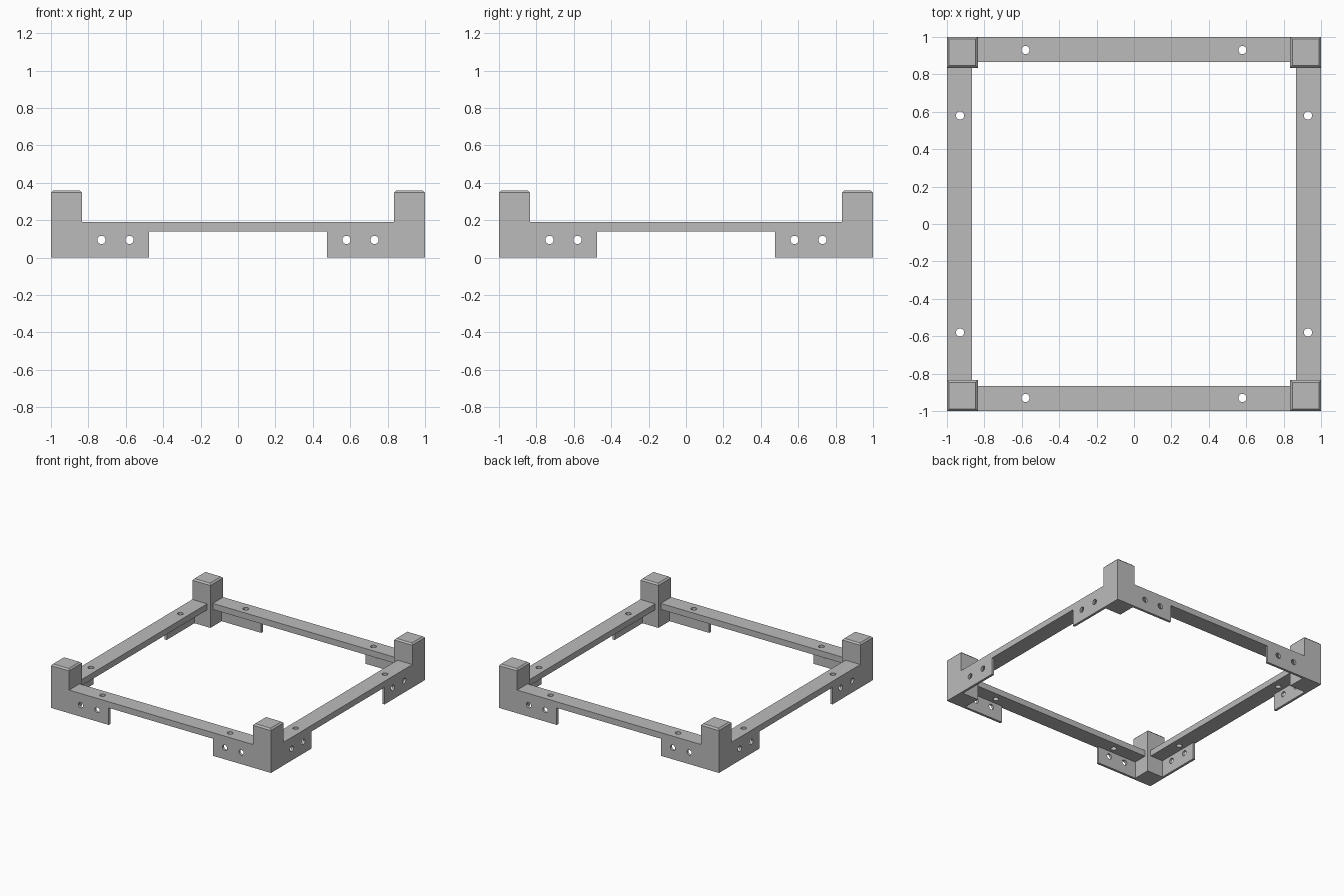
import bpy, bmesh
from math import pi
from mathutils import Matrix, Vector

if "Cube" in bpy.data.objects:
    bpy.data.objects.remove(bpy.data.objects["Cube"])

POST = 0.165             # post width
INNER = 1 - POST         # where a post ends and a beam begins
RAIL_W, RAIL_LOW, RAIL_TOP = 0.135, 0.14, 0.19
PLATE_T, PLATE_END = 0.02, 0.475
HOLE_R, HOLE_Z = 0.022, 0.095

grey = bpy.data.materials.new("plain grey")
grey.use_nodes = True
colour = (0.5, 0.5, 0.5, 1)
grey.diffuse_color = colour
grey.node_tree.nodes["Principled BSDF"].inputs["Base Color"].default_value = colour


def make_object(name, bm):
    bmesh.ops.recalc_face_normals(bm, faces=bm.faces)
    mesh = bpy.data.meshes.new(name)
    bm.to_mesh(mesh)
    bm.free()
    mesh.materials.append(grey)
    ob = bpy.data.objects.new(name, mesh)
    bpy.context.collection.objects.link(ob)
    return ob


def add_box(bm, low, high):
    low, high = Vector(low), Vector(high)
    size = Matrix.Diagonal((*(high - low), 1))
    return bmesh.ops.create_cube(bm, size=1, matrix=Matrix.Translation((low + high) / 2) @ size)


def add_peg(bm, centre, depth, turn=0):
    place = Matrix.Translation(centre) @ Matrix.Rotation(turn, 4, "X")
    bmesh.ops.create_cone(bm, cap_ends=True, segments=24, radius1=HOLE_R,
                          radius2=HOLE_R, depth=depth, matrix=place)


def cut(ob, bm):
    cutter = make_object("cutter", bm)
    cutter.hide_render = True
    mod = ob.modifiers.new("cut", "BOOLEAN")
    mod.operation, mod.solver, mod.object = "DIFFERENCE", "EXACT", cutter
    bpy.context.view_layer.objects.active = ob
    bpy.ops.object.modifier_apply(modifier=mod.name)
    bpy.data.objects.remove(cutter)


# Beam: side silhouette with a hanging plate at each end, extruded inwards
half = [(PLATE_END, RAIL_LOW), (PLATE_END, 0), (INNER, 0), (INNER, RAIL_TOP)]
outline = half + [(-x, z) for x, z in reversed(half)]
bm = bmesh.new()
face = bm.faces.new([bm.verts.new((x, -1, z)) for x, z in outline])
moved = bmesh.ops.extrude_face_region(bm, geom=[face])["geom"]
bmesh.ops.translate(bm, vec=(0, RAIL_W, 0),
                    verts=[v for v in moved if isinstance(v, bmesh.types.BMVert)])
beam = make_object("front_beam", bm)

# Hollow behind the plates, so that they stay thin
bm = bmesh.new()
add_box(bm, (-1, PLATE_T - 1, -0.1), (1, -0.7, RAIL_LOW))
cut(beam, bm)

# Screw holes through the plates and down through the rail
bm = bmesh.new()
for side in (-1, 1):
    for x in (0.58, 0.73):
        add_peg(bm, (side * x, -1, HOLE_Z), 0.08, pi / 2)
    add_peg(bm, (side * 0.58, -0.93, 0.165), 0.09)
cut(beam, bm)

# Post with a small chamfer round its top
bm = bmesh.new()
add_box(bm, (INNER, -1, 0), (1, INNER * -1, 0.36))
top = [e for e in bm.edges if all(v.co.z > 0.3 for v in e.verts)]
bmesh.ops.bevel(bm, geom=top, offset=0.012, segments=1, affect="EDGES")
post = make_object("front_left_post", bm)

# Repeat beam and post round the square
beam_names = ("left_beam", "back_beam", "right_beam")
post_names = ("back_left_post", "back_right_post", "front_right_post")
for source, names in ((beam, beam_names), (post, post_names)):
    for i, name in enumerate(names):
        copy = bpy.data.objects.new(name, source.data)
        copy.rotation_euler.z = (i + 1) * pi / 2
        bpy.context.collection.objects.link(copy)
